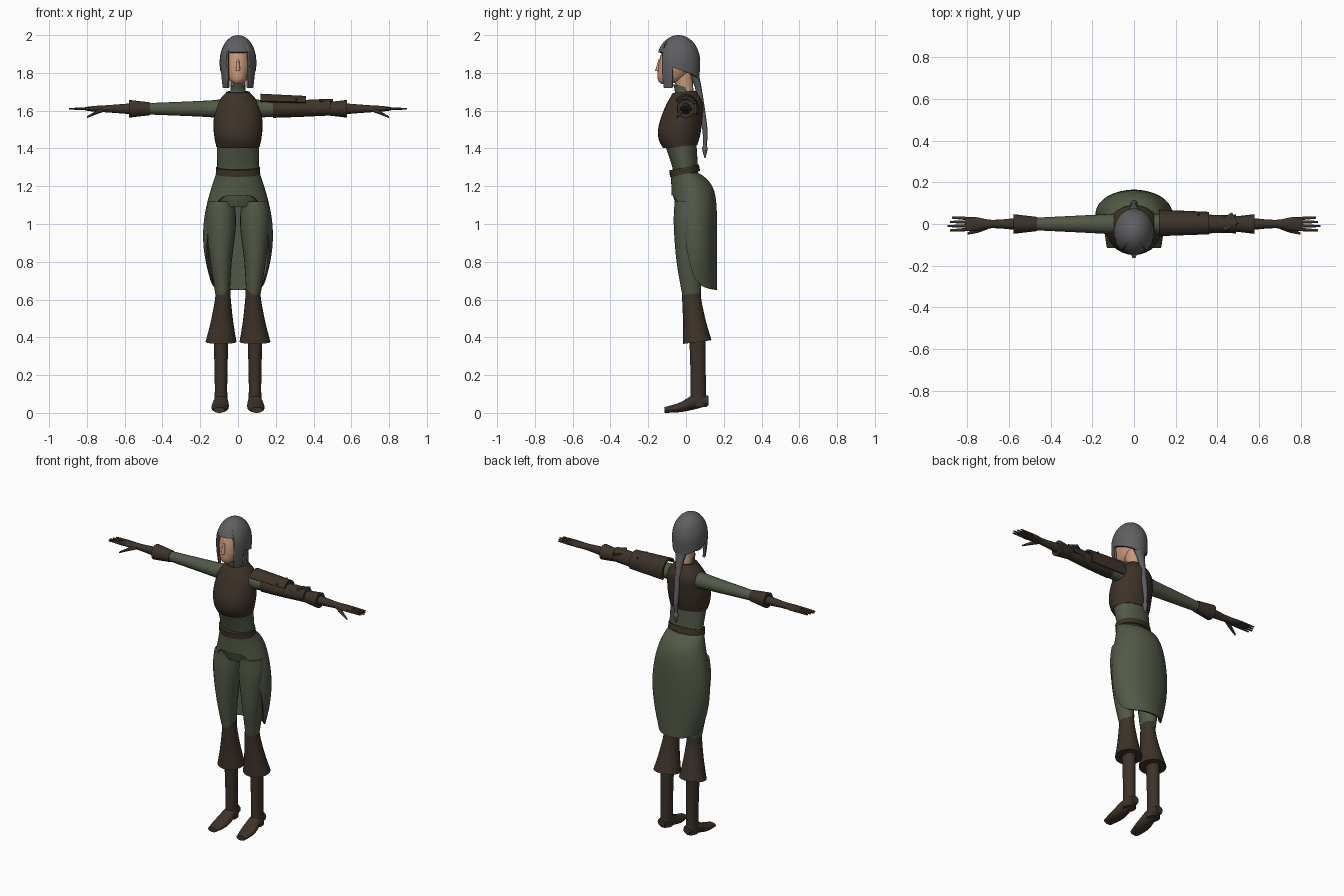
import bpy
import bmesh
from math import sin, cos, pi, exp, sqrt, radians

cube = bpy.data.objects.get("Cube")
if cube:
    bpy.data.objects.remove(cube, do_unlink=True)

ARM = 1.61  # height of the outstretched arms
LEG = .09   # sideways offset of each leg


def material(name, red, green, blue):
    mat = bpy.data.materials.new(name)
    mat.use_nodes = True
    colour = (red, green, blue, 1)
    mat.diffuse_color = colour
    shader = mat.node_tree.nodes["Principled BSDF"]
    shader.inputs["Base Color"].default_value = colour
    shader.inputs["Roughness"].default_value = .9
    return mat


CLOTH = material("olive cloth", .085, .1, .063)
LEATHER = material("brown leather", .046, .032, .022)
HAIR = material("grey hair", .115, .115, .12)
SKIN = material("skin", .58, .32, .19)


def finish(name, bm, materials, mirror=False, thickness=0):
    """Turn a bmesh into a smooth-shaded object."""
    mesh = bpy.data.meshes.new(name)
    bm.to_mesh(mesh)
    bm.free()
    part = bpy.data.objects.new(name, mesh)
    bpy.context.collection.objects.link(part)
    for mat in materials:
        mesh.materials.append(mat)
    bpy.ops.object.select_all(action="DESELECT")
    bpy.context.view_layer.objects.active = part
    part.select_set(True)
    if thickness:
        solid = part.modifiers.new("thickness", "SOLIDIFY")
        solid.thickness = thickness
        solid.material_offset_rim = len(materials) - 1
        bpy.ops.object.modifier_apply(modifier=solid.name)
    bpy.ops.object.shade_smooth_by_angle(angle=radians(45))
    if mirror:
        part.modifiers.new("other side", "MIRROR")


def smooth(keys, steps=5):
    """Ease a few stations into many along a spline through them."""
    result = [keys[0]]
    last = len(keys) - 1
    for i in range(last):
        quad = zip(keys[max(i - 1, 0)], keys[i], keys[i + 1], keys[min(i + 2, last)])
        quad = list(quad)
        for step in range(1, steps + 1):
            t = step / steps
            result.append([
                b + t * (c - a) / 2 + t * t * (a - 2.5 * b + 2 * c - d / 2)
                + t ** 3 * (3 * (b - c) + d - a) / 2 for a, b, c, d in quad])
    return result


def loft(name, mat, *stations, axis="z", sides=20, lean=0, mirror=False):
    """Skin ellipses given as x, y, z and the two radii across the axis."""
    bm = bmesh.new()
    along = "xyz".index(axis)
    across = [i for i in range(3) if i != along]
    loops = []
    for *centre, wide, deep in smooth(stations):
        loop = []
        for k in range(sides):
            angle = 2 * pi * k / sides
            point = list(centre)
            point[across[0]] += wide * cos(angle)
            point[across[1]] += deep * sin(angle)
            point[along] += lean * deep * sin(angle)
            loop.append(bm.verts.new(point))
        loops.append(loop)
    for low, high in zip(loops, loops[1:]):
        for k in range(sides):
            bm.faces.new((low[k - 1], low[k], high[k], high[k - 1]))
    bm.faces.new(loops[0])
    bm.faces.new(loops[-1])
    bmesh.ops.recalc_face_normals(bm, faces=bm.faces)
    finish(name, bm, [mat], mirror)


def shell(name, materials, top, outline, hem, thickness, columns=72, rows=16):
    """Hanging shell: an outline by height, cut off at a hem set by the angle from the front."""
    bm = bmesh.new()
    grid = []
    for i in range(rows + 1):
        row = []
        for j in range(columns):
            turn = 360 * j / columns
            z = top + (hem(min(turn, 360 - turn)) - top) * (i / rows) ** 1.6
            wide, front, back = outline(z)
            angle = radians(turn)
            y = (front + back) / 2 - (back - front) / 2 * cos(angle)
            row.append(bm.verts.new((wide * sin(angle), y, z)))
        grid.append(row)
    for upper, lower in zip(grid, grid[1:]):
        for j in range(columns):
            bm.faces.new((upper[j - 1], lower[j - 1], lower[j], upper[j]))
    bmesh.ops.remove_doubles(bm, verts=bm.verts, dist=.0005)
    finish(name, bm, materials, thickness=thickness)


def arm_plate(name, inner, outer, inner_radius, outer_radius, start, end, steps=14):
    """Curved armour over the left arm, its angles running from front to back."""
    bm = bmesh.new()
    pairs = []
    for k in range(steps + 1):
        angle = radians(start + (end - start) * k / steps)
        pairs.append([
            bm.verts.new((x, -.86 * radius * cos(angle), ARM + radius * sin(angle)))
            for x, radius in ((inner, inner_radius), (outer, outer_radius))])
    for near, far in zip(pairs, pairs[1:]):
        bm.faces.new((near[0], near[1], far[1], far[0]))
    finish(name, bm, [LEATHER], thickness=.012)


# Hair: a dome that narrows a little below, with long locks beside the face
def hair_outline(z):
    height = (z - 1.86) / .14
    size = sqrt(max(0, 1 - height ** 2)) if height > 0 else 1 - .12 * height ** 2
    return .097 * size, -.04 - .115 * size, -.04 + .115 * size


def hair_hem(turn):
    if turn < 39:
        return 1.91
    if turn < 72:
        return 1.72
    return 1.83 - .07 * (turn - 72) / 108


# Skirt: round hips, a straight back and an arched opening in front
def skirt_outline(z):
    drop = (1.27 - z) / .62
    wide = .105 + .08 * sin(pi * (.04 + .86 * drop))
    return wide, .02 * drop - .08, .165 - .1 * exp(-12 * drop)


def skirt_hem(turn):
    return .65 + .5 / (1 + (turn / 64) ** 6)


shell("hair", [HAIR], 2, hair_outline, hair_hem, thickness=.014)
shell("skirt", [CLOTH, LEATHER], 1.27, skirt_outline, skirt_hem, thickness=.01)
loft("hair_tail", HAIR, (0, .03, 1.83, .05, .03), (0, .07, 1.7, .021, .016),
     (0, .1, 1.5, .016, .014), (0, .1, 1.42, .01, .01),
     (0, .1, 1.4, .017, .015), (0, .1, 1.35, .003, .003), sides=12)

# Head and neck
loft("head", SKIN, (0, -.11, 1.74, .02, .02), (0, -.08, 1.77, .05, .07),
     (0, -.05, 1.85, .07, .095), (0, -.04, 1.94, .06, .08), sides=24)
loft("nose", SKIN, (0, -.15, 1.81, .012, .015), (0, -.14, 1.87, .006, .006), sides=10)
loft("throat", SKIN, (0, 0, 1.7, .038, .04), (0, -.03, 1.82, .04, .06))
loft("collar", CLOTH, (0, 0, 1.66, .06, .06), (0, -.01, 1.7, .042, .05),
     (0, -.02, 1.73, .04, .05), lean=-.2)

# Torso
loft("chest_armour", LEATHER, (0, -.03, 1.41, .115, .09), (0, -.035, 1.46, .125, .11),
     (0, -.03, 1.53, .13, .115), (0, -.01, 1.63, .115, .1),
     (0, -.01, 1.7, .06, .06), sides=28, lean=.1)
loft("waist", CLOTH, (0, 0, 1.18, .12, .07), (0, 0, 1.27, .11, .065),
     (0, -.03, 1.43, .113, .085), sides=28)
loft("belt", LEATHER, (0, -.005, 1.265, .118, .08), (0, -.01, 1.3, .116, .078),
     sides=28, lean=.2)
loft("hips", CLOTH, (0, .02, 1.09, .1, .07), (0, .02, 1.16, .14, .09),
     (0, 0, 1.25, .11, .07), sides=24)

# Legs, flared gaiters and boots
loft("leg", CLOTH, (LEG, .02, 1.12, .07, .08), (LEG, .02, 1, .08, .085),
     (LEG, .02, .8, .057, .07), (.08, .03, .6, .035, .045), mirror=True)
loft("gaiter", LEATHER, (LEG, .06, .375, .082, .075), (.085, .045, .48, .06, .06),
     (.08, .03, .6, .042, .05), (.08, .03, .66, .04, .05), lean=.13, mirror=True)
loft("boot", LEATHER, (LEG, .065, .03, .036, .045), (LEG, .065, .15, .033, .04),
     (LEG, .06, .45, .04, .044), mirror=True)
loft("foot", LEATHER, (.1, -.115, .015, .03, .015), (.095, -.03, .03, .046, .026),
     (LEG, .05, .06, .037, .04), (LEG, .12, .065, .025, .025), axis="y", mirror=True)

# Sleeves, cuffs and gloved hands
loft("sleeve", CLOTH, (.07, 0, ARM, .055, .06), (.14, 0, ARM, .047, .045),
     (.48, 0, ARM, .03, .03), axis="x", mirror=True)
loft("cuff", LEATHER, (.465, 0, ARM, .034, .034), (.578, 0, ARM, .047, .047),
     axis="x", mirror=True)
loft("glove", LEATHER, (.55, 0, ARM, .03, .03), (.68, 0, ARM, .02, .02),
     (.76, 0, ARM, .033, .015), (.81, 0, ARM, .03, .009), axis="x", mirror=True)
for i, finger in enumerate(("index", "middle", "ring", "little")):
    y = .017 * (i - 1.5)
    tip = .895 - .01 * abs(i - 1)
    loft(finger + "_finger", LEATHER, (.78, y, ARM, .009, .009),
         (tip, 1.2 * y, ARM, .005, .004), axis="x", sides=8, mirror=True)
loft("thumb", LEATHER, (.7, -.01, ARM, .014, .013), (.75, -.03, 1.59, .012, .01),
     (.8, -.046, 1.565, .005, .005), axis="x", sides=10, mirror=True)

# Armour on the left arm
loft("arm_guard", LEATHER, (.185, 0, ARM, .05, .048), (.33, 0, ARM, .047, .043),
     (.48, 0, ARM, .036, .036), axis="x")
arm_plate("shoulder_plate", .12, .36, .08, .068, start=32, end=205)
arm_plate("elbow_band", .36, .41, .047, .05, start=-20, end=200)
arm_plate("elbow_plate", .4, .49, .05, .052, start=0, end=190)
for x in (.16, .31):
    for side in (-1, 1):
        bpy.ops.mesh.primitive_uv_sphere_add(
            segments=8, ring_count=6, radius=.006, location=(x, .046 * side, 1.66))
        rivet = bpy.context.object
        rivet.name = "rivet"
        rivet.data.materials.append(LEATHER)
bpy.ops.mesh.primitive_cube_add(
    size=1, location=(.455, .01, 1.648), rotation=(radians(-12), 0, radians(32)))
flap = bpy.context.object
flap.name = "elbow_flap"
flap.scale = (.075, .06, .014)
flap.data.materials.append(LEATHER)
